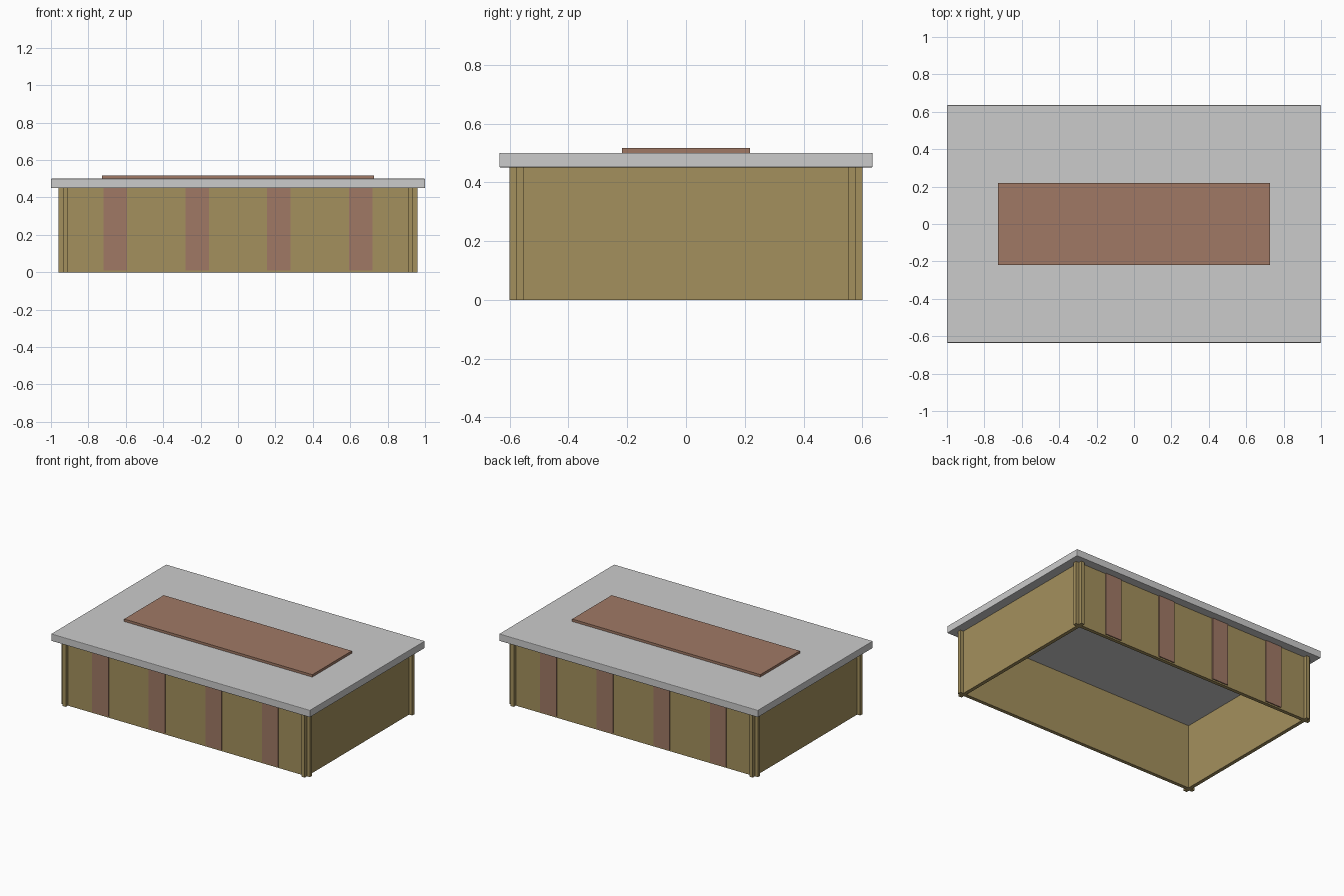
import bpy

if "Cube" in bpy.data.objects:
    bpy.data.objects.remove(bpy.data.objects["Cube"])


def material(name, rgb):
    m = bpy.data.materials.new(name)
    m.diffuse_color = (*rgb, 1)
    m.use_nodes = True
    m.node_tree.nodes["Principled BSDF"].inputs["Base Color"].default_value = m.diffuse_color
    return m


WOOD = material("golden_wood", (0.37, 0.28, 0.11))
CLAY = material("reddish_brown", (0.35, 0.19, 0.13))


def box(name, x, y, z, mat=None):
    """Box from (min, max) ranges on each axis."""
    bpy.ops.mesh.primitive_cube_add(size=1, location=[sum(r) / 2 for r in (x, y, z)])
    ob = bpy.context.object
    ob.name = name
    ob.scale = [r[1] - r[0] for r in (x, y, z)]
    bpy.ops.object.transform_apply(location=False, rotation=False, scale=True)
    if mat:
        ob.data.materials.append(mat)
    return ob


def span(a, b, side):
    return tuple(sorted((a * side, b * side)))


for side, fb, lr in ((-1, "front", "left"), (1, "back", "right")):
    # Walls cross at the corners, with short ends sticking out
    box(fb + "_wall", (-0.96, 0.96), span(0.552, 0.577, side), (0, 0.45), WOOD)
    box(lr + "_wall", span(0.911, 0.936, side), (-0.60, 0.60), (0, 0.45), WOOD)
    # Raised strips on the long walls
    for i in range(4):
        cx = (i - 1.5) * 0.4375
        box(f"{fb}_strip_{i + 1}", (cx - 0.0625, cx + 0.0625),
            span(0.57, 0.584, side), (0.01, 0.45), CLAY)

# Table top with a fine edge bevel
top = box("table_top", (-1, 1), (-0.635, 0.635), (0.45, 0.50))
bevel = top.modifiers.new("edge_bevel", "BEVEL")
bevel.width = 0.004
bevel.segments = 2

# Thin runner on the top
box("top_runner", (-0.727, 0.727), (-0.218, 0.218), (0.498, 0.517), CLAY)
